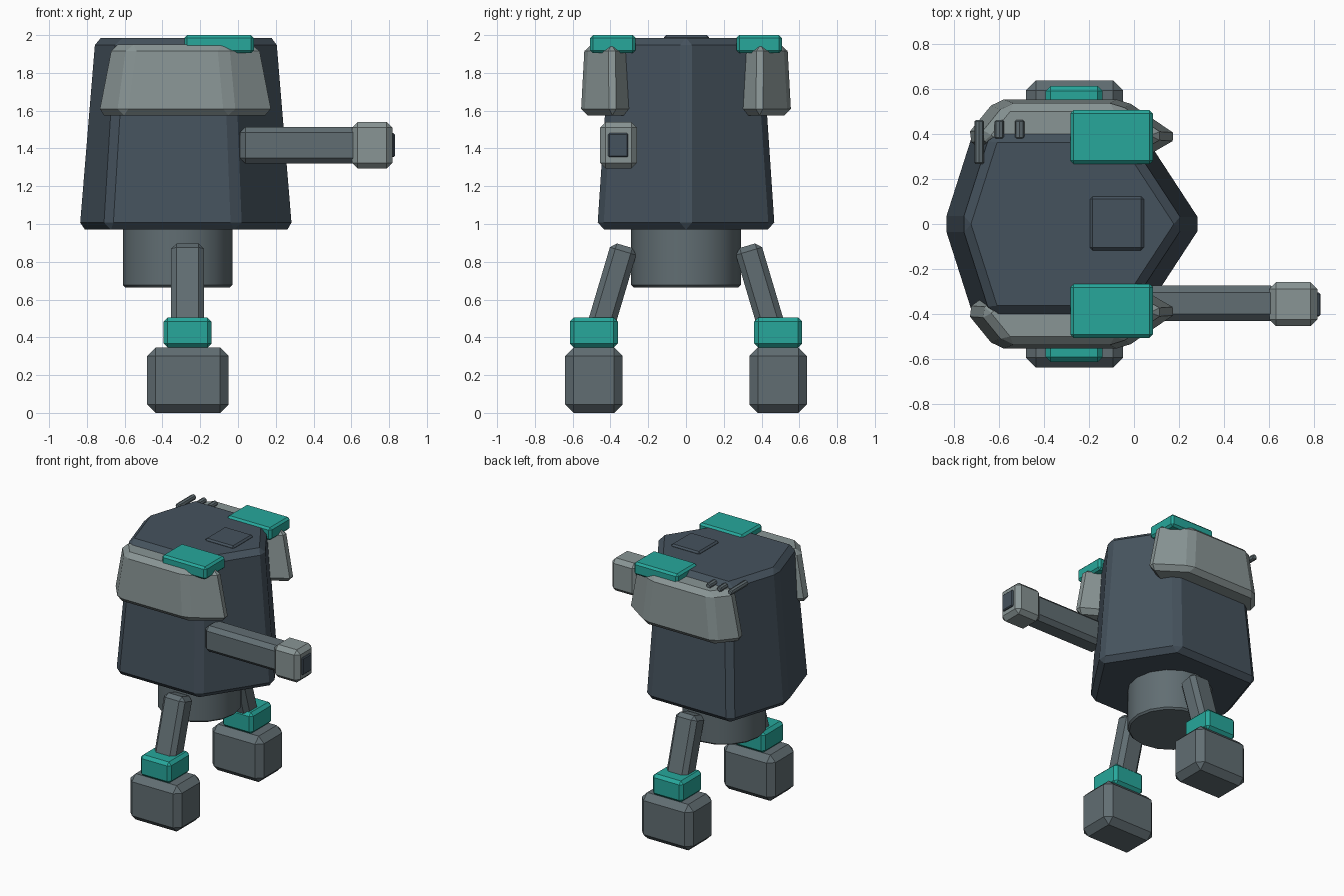
import bpy, bmesh, math
from mathutils import Matrix, Vector

if "Cube" in bpy.data.objects:
    bpy.data.objects.remove(bpy.data.objects["Cube"])


def material(name, rgb):
    m = bpy.data.materials.new(name)
    m.diffuse_color = (*rgb, 1)
    m.use_nodes = True
    m.node_tree.nodes["Principled BSDF"].inputs["Base Color"].default_value = m.diffuse_color
    return m


SLATE = material("slate", (0.06, 0.085, 0.11))
STEEL = material("steel", (0.12, 0.155, 0.17))
PALE = material("pale_grey", (0.25, 0.30, 0.30))
TEAL = material("teal", (0.02, 0.39, 0.33))


def finish(name, bm, bevel, mat):
    bmesh.ops.recalc_face_normals(bm, faces=bm.faces)
    if bevel:
        bmesh.ops.bevel(bm, geom=bm.edges[:], offset=bevel, offset_type='OFFSET',
                        segments=1, profile=0.5, affect='EDGES', clamp_overlap=True)
    me = bpy.data.meshes.new(name)
    bm.to_mesh(me)
    bm.free()
    me.materials.append(mat)
    ob = bpy.data.objects.new(name, me)
    bpy.context.collection.objects.link(ob)
    return ob


def box(name, centre, size, bevel, mat, tilt=0):
    bm = bmesh.new()
    mx = (Matrix.Translation(centre) @ Matrix.Rotation(tilt, 4, 'X')
          @ Matrix.Diagonal((*size, 1)))
    bmesh.ops.create_cube(bm, size=1, matrix=mx)
    return finish(name, bm, bevel, mat)


def cylinder(name, centre, radius, depth, sides, bevel, mat, tilt=0):
    bm = bmesh.new()
    mx = Matrix.Translation(centre) @ Matrix.Rotation(tilt, 4, 'X')
    bmesh.ops.create_cone(bm, cap_ends=True, segments=sides, radius1=radius,
                          radius2=radius, depth=depth, matrix=mx)
    if bevel:
        rims = [e for e in bm.edges if any(len(f.verts) > 4 for f in e.link_faces)]
        bmesh.ops.bevel(bm, geom=rims, offset=bevel, segments=1, affect='EDGES')
    return finish(name, bm, 0, mat)


def tapered_prism(name, pts, z0, z1, centre, ratio, bevel, mat):
    bm = bmesh.new()
    cx, cy = centre
    low = [bm.verts.new((x, y, z0)) for x, y in pts]
    top = [bm.verts.new((cx + (x - cx) * ratio, cy + (y - cy) * ratio, z1)) for x, y in pts]
    bm.faces.new(low)
    bm.faces.new(top)
    n = len(pts)
    for i in range(n):
        j = (i + 1) % n
        bm.faces.new((low[i], low[j], top[j], top[i]))
    return finish(name, bm, bevel, mat)


# Six-sided torso, roof hatch and round waist
torso = [(0.307, 0), (0, 0.47), (-0.70, 0.47), (-0.85, 0), (-0.70, -0.47), (0, -0.47)]
tapered_prism("torso", torso, 0.97, 1.985, (-0.272, 0), 0.855, 0.038, SLATE)
box("roof_hatch", (-0.076, 0.003, 1.98), (0.24, 0.24, 0.04), 0.012, SLATE)
waist = cylinder("waist", (-0.32, 0, 0.835), 0.29, 0.34, 16, 0.012, STEEL)
bpy.context.view_layer.objects.active = waist
waist.select_set(True)
bpy.ops.object.shade_smooth_by_angle(angle=math.radians(30))

# Paired parts: shoulder armour, shoulder plates, legs, ankles, feet
armour = [(0.21, 0.387), (-0.04, 0.557), (-0.62, 0.557), (-0.76, 0.385),
          (-0.62, 0.283), (0.03, 0.283)]
for s, side in ((-1, "right"), (1, "left")):
    tapered_prism(side + "_shoulder_armour", [(x, s * y) for x, y in armour],
                  1.575, 1.95, (-0.275, s * 0.42), 0.85, 0.035, PALE)
    box(side + "_shoulder_plate", (-0.1, s * 0.387, 1.952), (0.368, 0.24, 0.095), 0.015, TEAL)
    top, end = Vector((-0.267, s * 0.325, 0.885)), Vector((-0.267, s * 0.475, 0.38))
    box(side + "_leg", (top + end) / 2, (0.175, 0.145, (top - end).length), 0.03, STEEL,
        tilt=s * math.atan2(0.15, 0.505))
    box(side + "_ankle", (-0.267, s * 0.488, 0.425), (0.254, 0.254, 0.16), 0.022, TEAL)
    box(side + "_foot", (-0.265, s * 0.488, 0.173), (0.432, 0.305, 0.346), 0.045, STEEL)

# Single arm with fist and dark end plate
box("arm", (0.325, -0.353, 1.417), (0.63, 0.157, 0.195), 0.03, STEEL)
box("fist", (0.71, -0.357, 1.417), (0.214, 0.196, 0.246), 0.03, PALE)
box("fist_end_plate", (0.81, -0.359, 1.417), (0.04, 0.106, 0.127), 0.006, SLATE)

# Three small pegs on the rear left shoulder
for i, (x, y0, y1) in enumerate([(-0.69, 0.267, 0.463), (-0.60, 0.38, 0.463), (-0.51, 0.38, 0.463)]):
    cylinder(f"shoulder_peg_{i + 1}", (x, (y0 + y1) / 2, 1.96), 0.021, y1 - y0, 8, 0.006,
             STEEL, tilt=math.pi / 2)
